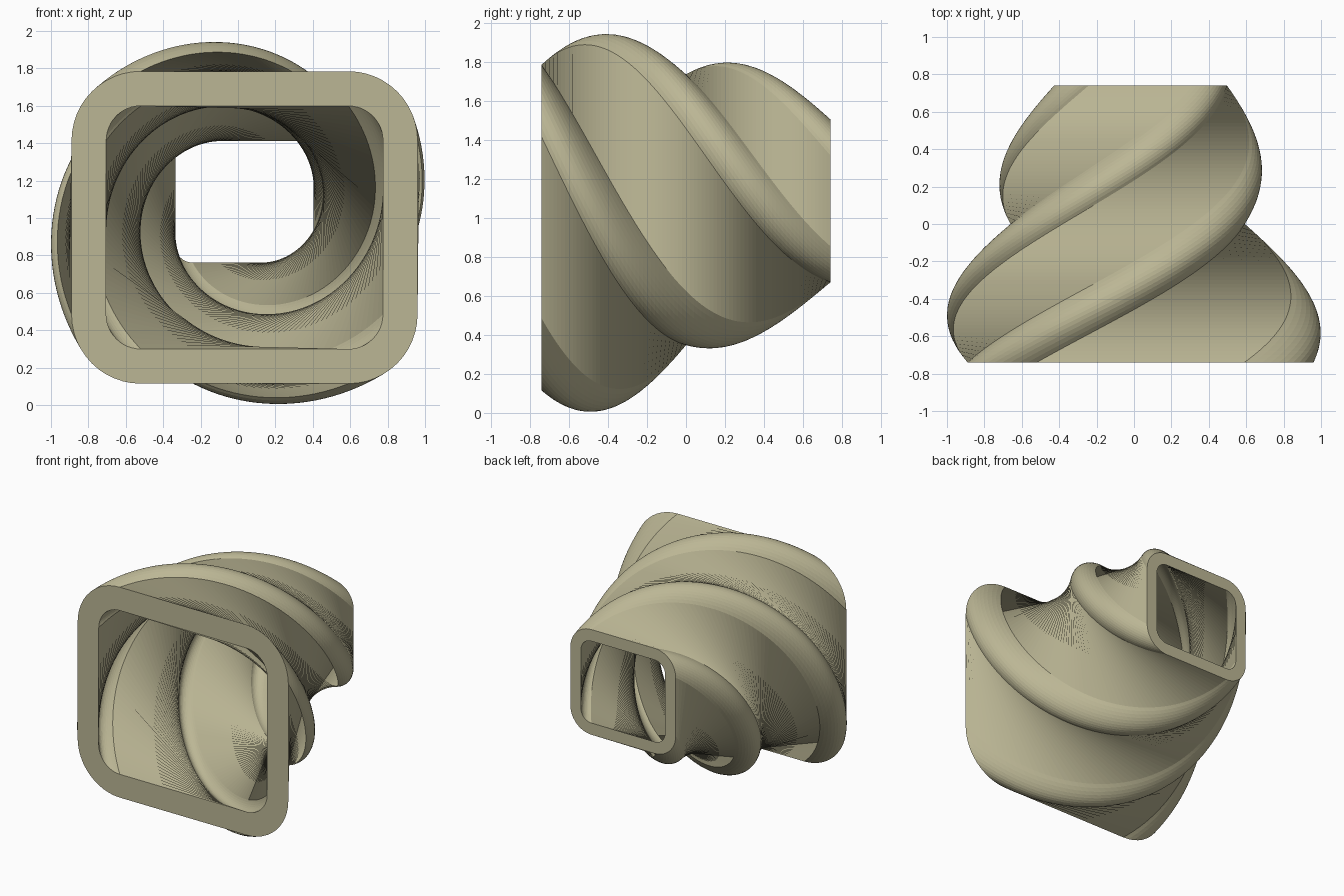
import bpy, bmesh
from math import sin, cos, pi, radians

if "Cube" in bpy.data.objects:
    bpy.data.objects.remove(bpy.data.objects["Cube"])

AXIS_X, AXIS_Z = 0.035, 1.041      # twist axis, running along y
DEPTH, LAYERS = 1.48, 74
TWIST, END_SCALE = radians(180), 0.5
OFFSET_Z = -0.0915                 # profile centre sits below the axis
CORNER_STEPS = 12


def rounded_rect(width, height, radius):
    """Counter-clockwise rounded rectangle around the offset centre."""
    points = []
    for k, (sx, sz) in enumerate([(1, 1), (-1, 1), (-1, -1), (1, -1)]):
        for i in range(CORNER_STEPS + 1):
            a = pi / 2 * (k + i / CORNER_STEPS)
            points.append((sx * (width / 2 - radius) + radius * cos(a),
                           sz * (height / 2 - radius) + radius * sin(a) + OFFSET_Z))
    return points


def twisted_rings(bm, profile):
    """Rings of vertices that turn clockwise and shrink toward the back."""
    rings = []
    for layer in range(LAYERS + 1):
        t = layer / LAYERS
        a, s = -TWIST * t, 1 + (END_SCALE - 1) * t
        rings.append([bm.verts.new((AXIS_X + s * (x * cos(a) - z * sin(a)),
                                    DEPTH * (t - 0.5),
                                    AXIS_Z + s * (x * sin(a) + z * cos(a))))
                      for x, z in profile])
    return rings


def bridge(bm, ring_a, ring_b):
    n = len(ring_a)
    for i in range(n):
        j = (i + 1) % n
        bm.faces.new((ring_a[i], ring_a[j], ring_b[j], ring_b[i]))


bm = bmesh.new()
# Outer and inner walls share corner centres, giving an even wall
outer = twisted_rings(bm, rounded_rect(1.85, 1.67, 0.37))
inner = twisted_rings(bm, rounded_rect(1.48, 1.30, 0.185))
for wall in (outer, inner):
    for a, b in zip(wall, wall[1:]):
        bridge(bm, a, b)
# Flat rims at the front and back openings
bridge(bm, outer[0], inner[0])
bridge(bm, outer[-1], inner[-1])
bmesh.ops.recalc_face_normals(bm, faces=bm.faces)

mesh = bpy.data.meshes.new("twisted_tube")
bm.to_mesh(mesh)
bm.free()
tube = bpy.data.objects.new("twisted_tube", mesh)
bpy.context.collection.objects.link(tube)

# Pale olive finish
mat = bpy.data.materials.new("pale_olive")
mat.diffuse_color = (0.50, 0.47, 0.30, 1)
mat.use_nodes = True
mat.node_tree.nodes["Principled BSDF"].inputs["Base Color"].default_value = mat.diffuse_color
mesh.materials.append(mat)
